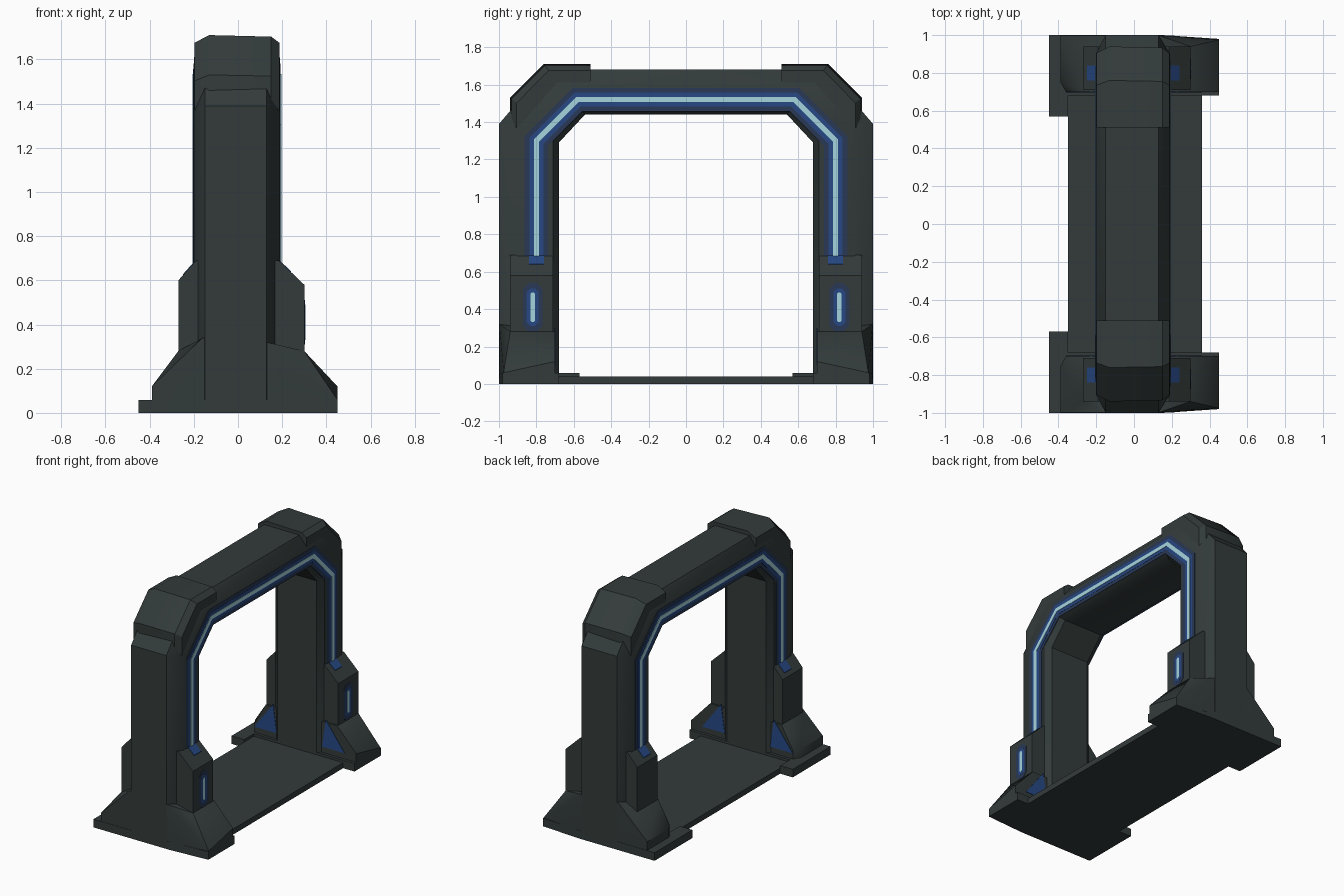
import bpy, bmesh
from mathutils import Vector

if "Cube" in bpy.data.objects:
    bpy.data.objects.remove(bpy.data.objects["Cube"])


def material(name, rgb):
    m = bpy.data.materials.new(name)
    m.diffuse_color = (*rgb, 1)
    m.use_nodes = True
    m.node_tree.nodes["Principled BSDF"].inputs["Base Color"].default_value = m.diffuse_color
    return m


METAL = material("dark green grey metal", (0.033, 0.044, 0.043))
FAINT = material("faint navy glow", (0.022, 0.040, 0.090))
BLUE = material("deep blue glow", (0.020, 0.065, 0.230))
CYAN = material("pale cyan light", (0.38, 0.66, 0.73))


def finish(name, bm, mat):
    bmesh.ops.recalc_face_normals(bm, faces=bm.faces[:])
    me = bpy.data.meshes.new(name)
    bm.to_mesh(me)
    bm.free()
    me.materials.append(mat)
    ob = bpy.data.objects.new(name, me)
    bpy.context.collection.objects.link(ob)
    bpy.ops.object.select_all(action='DESELECT')
    ob.select_set(True)
    bpy.context.view_layer.objects.active = ob
    bpy.ops.object.shade_smooth_by_angle(angle=0.6)
    return ob


def loft(name, rings, mat):
    """Skin closed rings of points and cap both ends."""
    bm = bmesh.new()
    vs = [[bm.verts.new(p) for p in r] for r in rings]
    n = len(vs[0])
    for a, b in zip(vs, vs[1:]):
        for i in range(n):
            bm.faces.new((a[i], a[(i + 1) % n], b[(i + 1) % n], b[i]))
    bm.faces.new(vs[0])
    bm.faces.new(vs[-1])
    return finish(name, bm, mat)


def prism_y(name, poly, y0, y1, mat):
    return loft(name, [[(x, y, z) for x, z in poly] for y in (y0, y1)], mat)


def prism_z(name, poly, z0, z1, mat):
    return loft(name, [[(x, y, z) for x, y in poly] for z in (z0, z1)], mat)


def hull(name, pts, mat):
    bm = bmesh.new()
    for p in pts:
        bm.verts.new(p)
    bmesh.ops.convex_hull(bm, input=bm.verts[:])
    return finish(name, bm, mat)


def sweep(name, inner, outer, section, mat):
    """Sweep a section (x, fraction from inner to outer) along paired (y, z) paths."""
    rings = []
    for (yi, zi), (yo, zo) in zip(inner, outer):
        rings.append([(x, yi + (yo - yi) * t, zi + (zo - zi) * t) for x, t in section])
    return loft(name, rings, mat)


def both(path):
    """Complete a half path with its mirror image across y = 0."""
    return path + [(-y, z) for y, z in reversed(path)]


def band(name, path, width, x0, x1, mat):
    """Thin mitred stripe in the y-z plane."""
    pts = [Vector(p) for p in path]
    inner, outer = [], []
    for i, p in enumerate(pts):
        d0 = (p - pts[i - 1]).normalized() if i else None
        d1 = (pts[i + 1] - p).normalized() if i < len(pts) - 1 else None
        d0, d1 = d0 or d1, d1 or d0
        t = (d0 + d1).normalized()
        off = Vector((-t.y, t.x)) * (width / 2 / t.dot(d0))
        inner.append(p + off)
        outer.append(p - off)
    return sweep(name, inner, outer, [(x0, 0), (x0, 1), (x1, 1), (x1, 0)], mat)


# Main arch: two legs and the crossbeam in one chamfered sweep
section = [(-0.16, 0), (-0.20, 0.1), (-0.20, 0.7), (-0.15, 1),
           (0.13, 1), (0.19, 0.7), (0.19, 0.1), (0.15, 0)]
sweep("arch_frame",
      both([(0.68, 0), (0.68, 1.29), (0.54, 1.44)]),
      both([(1.0, 0), (1.0, 1.39), (0.75, 1.68)]), section, METAL)

# Floor slab between the legs
prism_z("floor_slab", [(-0.35, -0.7), (0.36, -0.7), (0.36, 0.7), (-0.35, 0.7)],
        0, 0.04, METAL)

cap_section = [(-0.198, 0), (-0.198, 0.75), (-0.13, 1), (0.15, 0.95), (0.188, 0.75), (0.188, 0)]

for s, side in ((1, "back"), (-1, "front")):
    # Raised armour cap over each upper corner
    sweep(side + "_corner_cap",
          [(s * 0.80, 1.26), (s * 0.80, 1.42), (s * 0.66, 1.57), (s * 0.51, 1.57)],
          [(s * 0.94, 1.26), (s * 0.94, 1.53), (s * 0.76, 1.71), (s * 0.51, 1.71)],
          cap_section, METAL)
    # Boot thickening the lower leg
    prism_y(side + "_boot",
            [(-0.27, 0.05), (-0.27, 0.60), (-0.19, 0.69), (0.185, 0.69),
             (0.30, 0.58), (0.30, 0.05)], s * 0.71, s * 0.94, METAL)
    # Flared skirt
    low = [(-0.39, 0.75), (-0.36, 0.70), (0.45, 0.70), (0.45, 0.975),
           (0.2, 0.998), (-0.39, 0.998)]
    hull(side + "_skirt",
         [(x, s * y, z) for x, y in low for z in (0.03, 0.06 if x > 0.4 and y > 0.9 else 0.12)]
         + [(x, s * y, 0.28) for x in (-0.27, 0.30) for y in (0.70, 0.94)]
         + [(-0.16, s * 0.998, 0.34), (0.13, s * 0.998, 0.32)], METAL)
    # Foot plate with its small inward tab
    prism_z(side + "_foot_plate",
            [(x, s * y) for x, y in
             [(-0.45, 0.57), (-0.35, 0.57), (-0.35, 0.68), (0.45, 0.68),
              (0.45, 0.98), (0.15, 1.0), (-0.45, 1.0)]], 0, 0.058, METAL)
    # Lamp with glow on the right face of the boot
    for part, w, z0, z1, d, mat in (("lamp_faint_glow", 0.105, 0.28, 0.54, 0.002, FAINT),
                                    ("lamp_glow", 0.065, 0.31, 0.51, 0.003, BLUE),
                                    ("lamp", 0.024, 0.33, 0.49, 0.005, CYAN)):
        y, c = s * 0.82, w * 0.3
        path = [(y - w / 2, z0 + c), (y - w / 2, z1 - c), (y - w / 2 + c, z1), (y + w / 2 - c, z1),
                (y + w / 2, z1 - c), (y + w / 2, z0 + c), (y + w / 2 - c, z0), (y - w / 2 + c, z0)]
        loft(side + "_" + part, [[(x, a, b) for a, b in path] for x in (0.297, 0.30 + d)], mat)
    for k, xs in ((1, (0.19, 0.24, 0.685, 0.637)), (-1, (-0.20, -0.25, 0.679, 0.6225))):
        # Glow on the inner face of the foot and on the sloping boot shoulder
        prism_y(side + "_foot_glow",
                [(k * 0.18, 0.10), (k * 0.36, 0.10), (k * 0.21, 0.30)],
                s * 0.702, s * 0.697, BLUE)
        xa, xb, za, zb = xs
        loft(side + "_shoulder_glow",
             [[(xa, s * y, za + h), (xb, s * y, zb + h), (xb, s * y, zb + h - 0.006),
               (xa, s * y, za + h - 0.006)] for h in (0.004,) for y in (0.76, 0.84)], BLUE)

# Light strip with layered glow on both broad faces of the arch
for k, x, side in ((1, 0.19, "right"), (-1, -0.20, "left")):
    for part, w, z0, d, mat in (("strip_faint_glow", 0.125, 0.64, 0.002, FAINT),
                                ("strip_glow", 0.075, 0.64, 0.0035, BLUE),
                                ("light_strip", 0.028, 0.645, 0.006, CYAN)):
        band(side + "_" + part, both([(0.80, z0), (0.80, 1.30), (0.58, 1.52)]),
             w, x - k * 0.003, x + k * d, mat)
